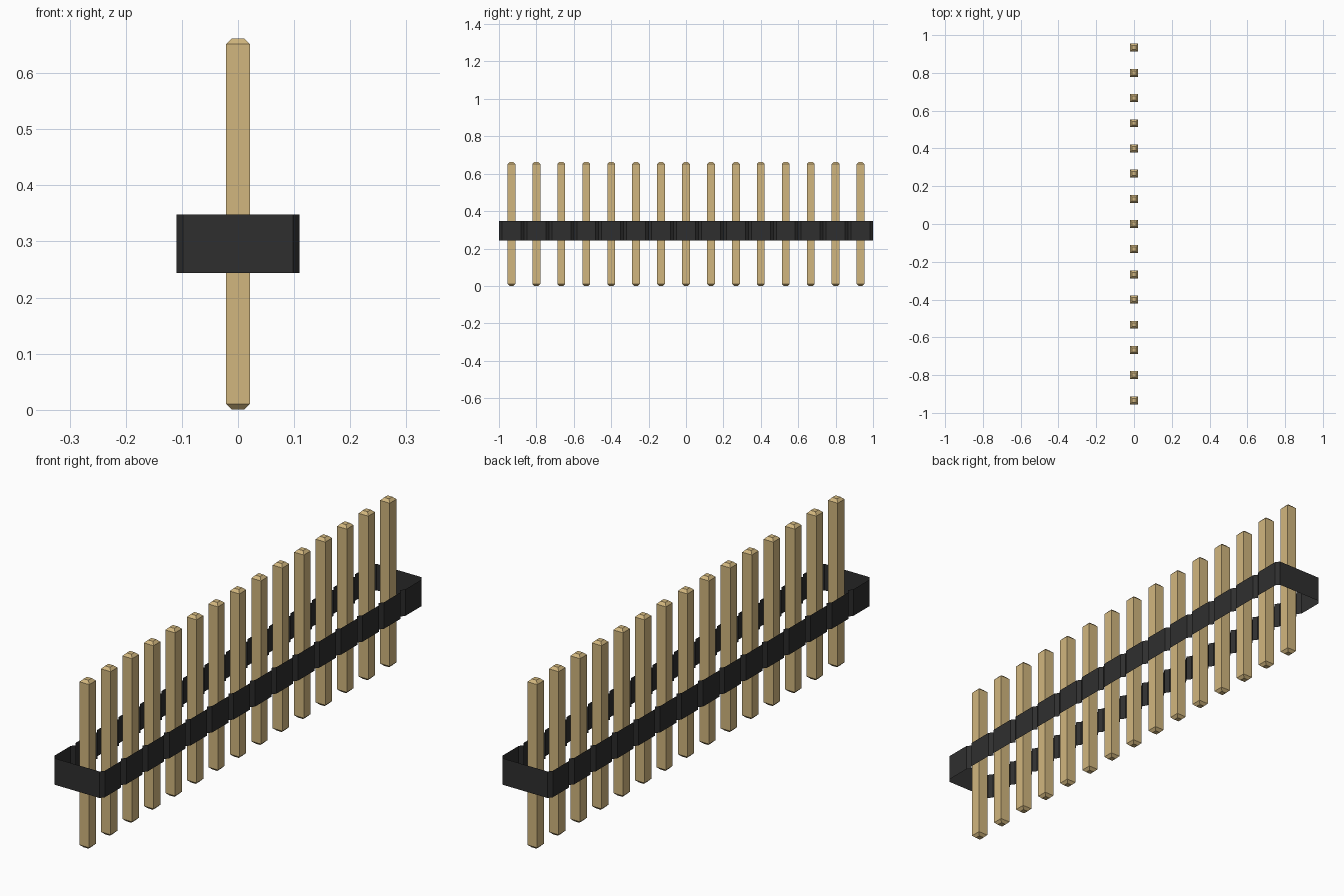
import bpy
import bmesh

cube = bpy.data.objects.get("Cube")
if cube:
    bpy.data.objects.remove(cube, do_unlink=True)

COUNT = 15
PITCH = 2 / COUNT


def make_material(name, rgb):
    mat = bpy.data.materials.new(name)
    mat.use_nodes = True
    mat.diffuse_color = (*rgb, 1)
    mat.node_tree.nodes["Principled BSDF"].inputs["Base Color"].default_value = (*rgb, 1)
    return mat


def finish(bm, name, mat):
    bmesh.ops.recalc_face_normals(bm, faces=bm.faces)
    mesh = bpy.data.meshes.new(name)
    bm.to_mesh(mesh)
    bm.free()
    mesh.materials.append(mat)
    obj = bpy.data.objects.new(name, mesh)
    bpy.context.collection.objects.link(obj)
    return obj


gold = make_material("gold metal", (0.64, 0.47, 0.21))
black = make_material("black plastic", (0.028, 0.028, 0.028))

# Housing: open band whose outline is notched between neighbouring pins
WIDE, NARROW, CHAMFER = 0.11, 0.098, 0.016
LOW, HIGH = 0.244, 0.348
side = []
for i in range(COUNT):
    start = -1 + i * PITCH
    if i == 0:
        side.append((NARROW, start))
    side += [(WIDE, start + CHAMFER), (WIDE, start + PITCH - CHAMFER), (NARROW, start + PITCH)]
outline = side + [(-x, y) for x, y in reversed(side)]

bm = bmesh.new()
lower = [bm.verts.new((x, y, LOW)) for x, y in outline]
upper = [bm.verts.new((x, y, HIGH)) for x, y in outline]
for i in range(len(outline)):
    j = (i + 1) % len(outline)
    bm.faces.new((lower[i], lower[j], upper[j], upper[i]))
finish(bm, "housing_band", black)

# Square pins with tapered tips
HALF, TIP, HEIGHT, TAPER = 0.021, 0.0105, 0.662, 0.0105
levels = [(0, TIP), (TAPER, HALF), (HEIGHT - TAPER, HALF), (HEIGHT, TIP)]
bm = bmesh.new()
rings = [[bm.verts.new((sx * r, sy * r, z)) for sx, sy in ((-1, -1), (1, -1), (1, 1), (-1, 1))]
         for z, r in levels]
for a, b in zip(rings, rings[1:]):
    for i in range(4):
        j = (i + 1) % 4
        bm.faces.new((a[i], a[j], b[j], b[i]))
bm.faces.new(rings[0])
bm.faces.new(rings[-1])
first_pin = finish(bm, "pin_1", gold)

for i in range(COUNT):
    pin = first_pin
    if i:
        pin = bpy.data.objects.new(f"pin_{i + 1}", first_pin.data)
        bpy.context.collection.objects.link(pin)
    pin.location.y = (i - (COUNT - 1) / 2) * PITCH
